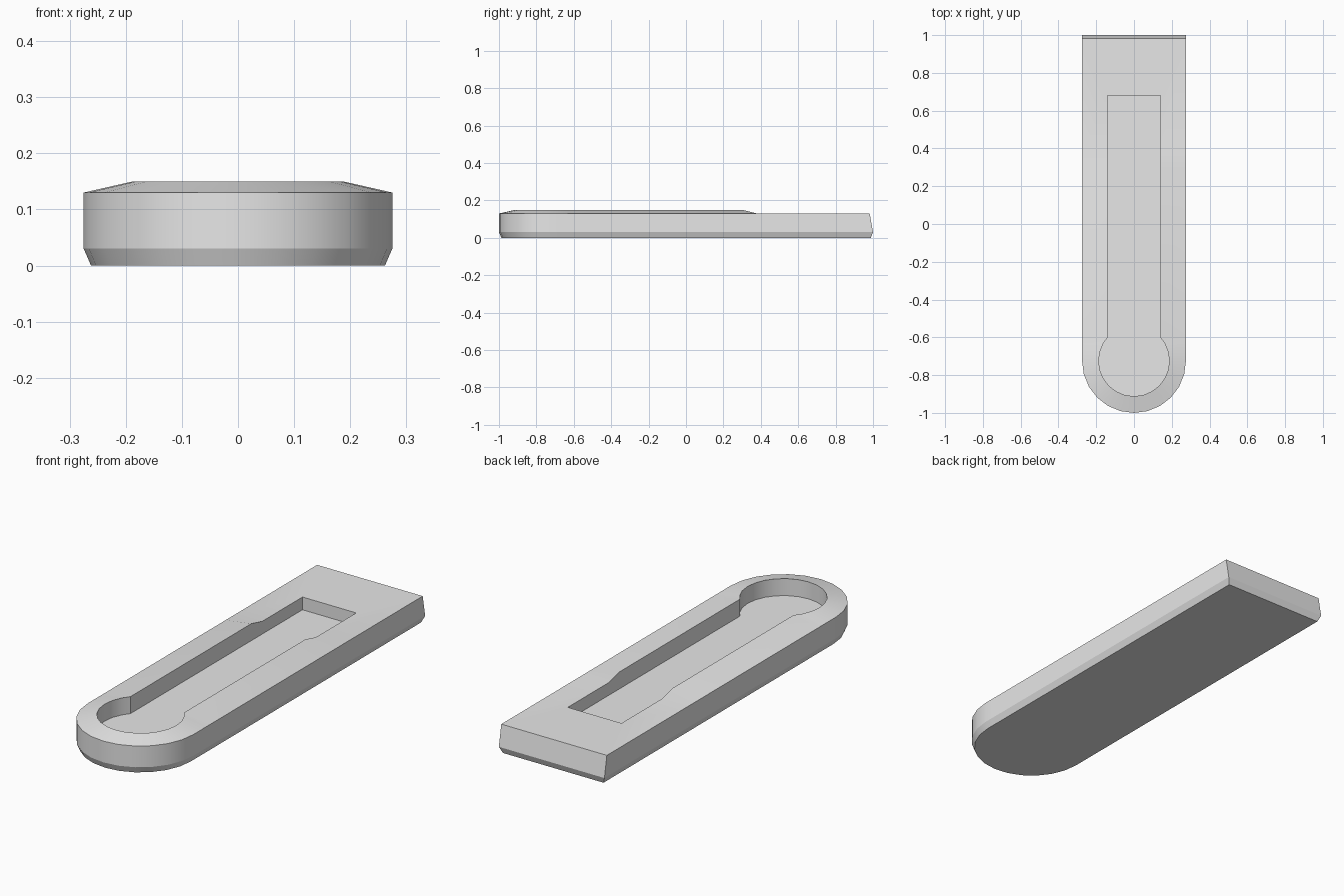
import bpy, bmesh, math

if "Cube" in bpy.data.objects:
    bpy.data.objects.remove(bpy.data.objects["Cube"])

CY = -0.725                       # centre of the round end
R_OUT, R_IN, SLOT = 0.275, 0.187, 0.14
FLOOR = 0.07
A0 = math.degrees(math.acos(SLOT / R_IN))
ANGLES = [A0, 30, 15, 0] + [-15 * i for i in range(1, 7)]


def mirrored(half):
    # right half ends on the centre line; add the left half in reverse
    return half + [(-x, y) for x, y in half[-2::-1]]


def outer_ring(inset, back):
    r = R_OUT - inset
    half = [(r, back), (r, 0.38), (r, 0.30)]
    for a in ANGLES:
        t = math.radians(a)
        if a > 0:
            half.append((r, CY + R_IN * math.sin(t)))
        else:
            half.append((r * math.cos(t) if a > -90 else 0, CY + r * math.sin(t)))
    return mirrored(half)


def inner_ring():
    half = [(SLOT, 0.68), (SLOT, 0.38), (SLOT, 0.30)]
    for a in ANGLES:
        t = math.radians(a)
        half.append((R_IN * math.cos(t) if a > -90 else 0, CY + R_IN * math.sin(t)))
    return mirrored(half)


def rim_height(y):
    return 0.13 if y > 0.35 else 0.15


bm = bmesh.new()
inner = inner_ring()
rings = [
    [(x, y, 0.0) for x, y in outer_ring(0.013, 0.988)],    # underside
    [(x, y, 0.03) for x, y in outer_ring(0, 1.0)],         # top of lower chamfer
    [(x, y, 0.13) for x, y in outer_ring(0, 0.982)],       # outer top edge
    [(x, y, rim_height(y)) for x, y in inner],             # pocket rim
    [(x, y, FLOOR) for x, y in inner],                     # pocket floor
]
loops = [[bm.verts.new(p) for p in ring] for ring in rings]
for a, b in zip(loops, loops[1:]):
    n = len(a)
    for i in range(n):
        j = (i + 1) % n
        bm.faces.new((a[i], a[j], b[j], b[i]))
bm.faces.new(loops[0])
bm.faces.new(loops[-1])
bmesh.ops.recalc_face_normals(bm, faces=bm.faces[:])

mesh = bpy.data.meshes.new("tray_body")
bm.to_mesh(mesh)
bm.free()
tray = bpy.data.objects.new("tray_body", mesh)
bpy.context.collection.objects.link(tray)

mat = bpy.data.materials.new("light_grey")
mat.diffuse_color = (0.8, 0.8, 0.8, 1)
mat.use_nodes = True
mat.node_tree.nodes["Principled BSDF"].inputs["Base Color"].default_value = mat.diffuse_color
mesh.materials.append(mat)

# smooth round end, crisp chamfers and rims
bpy.context.view_layer.objects.active = tray
tray.select_set(True)
bpy.ops.object.shade_smooth_by_angle(angle=math.radians(20))
